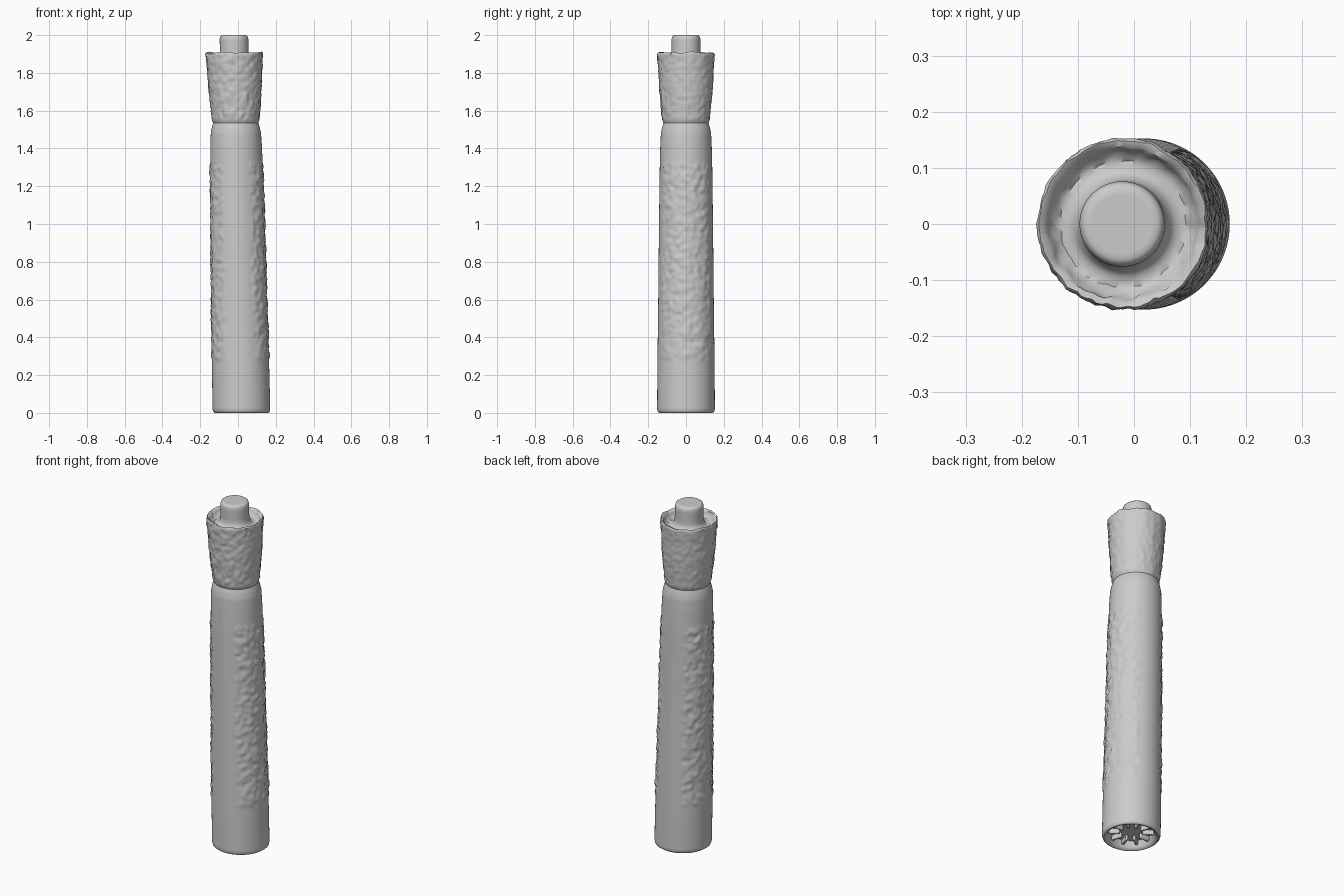
import bpy, bmesh
from math import sin, cos, pi, ceil, hypot
from mathutils import Vector, noise

if "Cube" in bpy.data.objects:
    bpy.data.objects.remove(bpy.data.objects["Cube"])

SEG = 96
STEP = 0.012


def axis_x(z):
    """The whole pen leans slightly towards -x as it rises."""
    return 0.0185 - 0.020 * z


def resample(profile):
    pts = [profile[0]]
    for (r0, z0), (r1, z1) in zip(profile, profile[1:]):
        n = max(1, ceil(hypot(r1 - r0, z1 - z0) / STEP))
        pts += [(r0 + (r1 - r0) * i / n, z0 + (z1 - z0) * i / n) for i in range(1, n + 1)]
    return pts


def finish(bm, name, angle=50):
    bmesh.ops.recalc_face_normals(bm, faces=bm.faces)
    me = bpy.data.meshes.new(name)
    bm.to_mesh(me)
    bm.free()
    ob = bpy.data.objects.new(name, me)
    bpy.context.collection.objects.link(ob)
    bpy.ops.object.select_all(action='DESELECT')
    ob.select_set(True)
    bpy.context.view_layer.objects.active = ob
    bpy.ops.object.shade_smooth_by_angle(angle=angle * pi / 180)
    return ob


def lathe(name, profile, relief):
    """Spin (radius, z) points; relief gives (radial, vertical) offsets."""
    bm = bmesh.new()
    rings = []
    for r, z in resample(profile):
        if r < 1e-6:
            rings.append([bm.verts.new((axis_x(z), 0, z))])
            continue
        ring = []
        for i in range(SEG):
            a = 2 * pi * i / SEG
            dr, dz = relief(r, z, a)
            ring.append(bm.verts.new((axis_x(z) + (r + dr) * cos(a), (r + dr) * sin(a), z + dz)))
        rings.append(ring)
    for lo, hi in zip(rings, rings[1:]):
        for i in range(SEG):
            j = (i + 1) % SEG
            quad = [lo[i % len(lo)], lo[j % len(lo)], hi[j % len(hi)], hi[i % len(hi)]]
            bm.faces.new(list(dict.fromkeys(quad)))
    return finish(bm, name)


def rough(r, z, a, freq):
    return noise.noise(Vector((r * cos(a), r * sin(a), z)) * freq)


def ramp(x):
    return min(1, max(0, x))


def body_relief(r, z, a):
    # Lumpy grip panels on the left and right sides only
    side = ramp((abs(cos(a)) - 0.46) / 0.10)
    tall = ramp((z - 0.27) / 0.03) * ramp((1.33 - z) / 0.02)
    bump = 0.007 * rough(r, z, a, 36) + 0.004 * rough(r, z, a, 75) + 0.0015
    return side * tall * bump, 0


def cap_relief(r, z, a):
    # Pitted skirt, ragged rim; the neck seam and the knob stay clean
    skirt = ramp((z - 1.54) / 0.02) * ramp((r - 0.095) / 0.03)
    front = 0.7 + 0.5 * ramp(-sin(a))
    rim = ramp((z - 1.85) / 0.04) * ramp((r - 0.085) / 0.03)
    dr = skirt * front * (0.006 * rough(r, z, a, 45) + 0.003 * rough(r, z, a, 90))
    return dr, rim * 0.012 * rough(r, 1.9, a, 14)


# Barrel with hollow base
lathe("barrel", [(0, 0.045), (0.112, 0.045), (0.124, 0.012), (0.132, 0.003), (0.142, 0.0),
                 (0.149, 0.005), (0.1525, 0.018), (0.152, 0.20), (0.147, 0.60),
                 (0.143, 1.0), (0.139, 1.30), (0.136, 1.42), (0.133, 1.48),
                 (0.127, 1.51), (0.119, 1.535)], body_relief)

# Flared cap with recessed top and centre knob
lathe("cap", [(0.119, 1.535), (0.125, 1.55), (0.132, 1.62), (0.141, 1.72), (0.146, 1.82),
              (0.152, 1.90), (0.148, 1.907), (0.138, 1.902), (0.127, 1.88), (0.112, 1.868),
              (0.092, 1.872), (0.079, 1.89), (0.076, 1.91), (0.076, 1.98), (0.072, 1.994),
              (0.064, 2.0), (0, 2.0)], cap_relief)

# Radial ribs inside the base
bm = bmesh.new()
for k in range(10):
    a = 2 * pi * k / 10
    geo = bmesh.ops.create_cube(bm, size=1)["verts"]
    for v in geo:
        p, q = 0.088 + v.co.x * 0.06, v.co.y * 0.016
        v.co = (axis_x(0) + p * cos(a) - q * sin(a), p * sin(a) + q * cos(a), 0.034 + v.co.z * 0.03)
ribs = finish(bm, "base_ribs", 30)
bev = ribs.modifiers.new("soften", 'BEVEL')
bev.width, bev.segments = 0.005, 2
